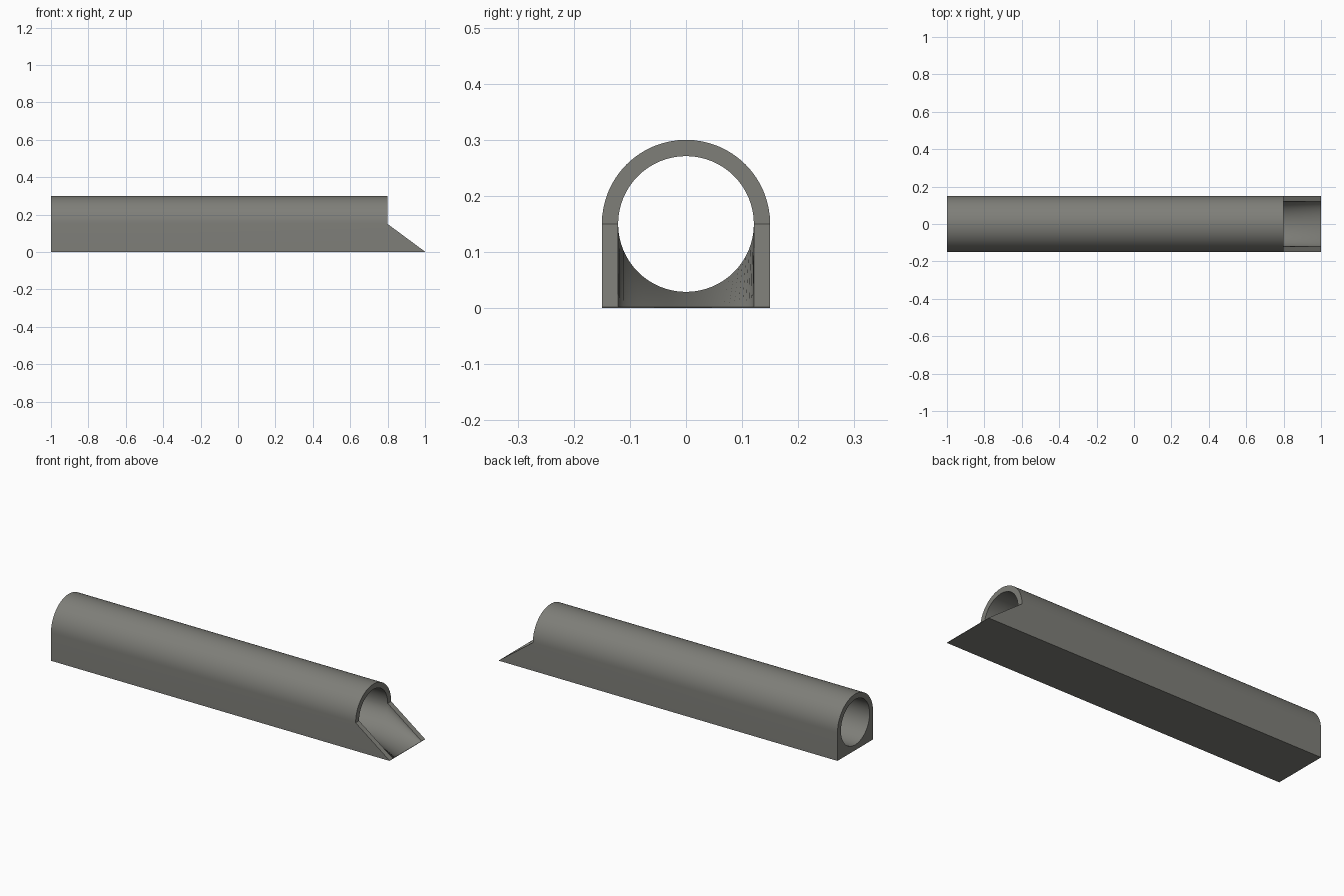
import bpy, bmesh, math

if "Cube" in bpy.data.objects:
    bpy.data.objects.remove(bpy.data.objects["Cube"])

N = 64                      # sides of the full bore
RI, RO, ZC = 0.121, 0.15, 0.15
X0, X1, X2 = -1.0, 0.8, 1.0
TIP = 0.002                 # thickness of the spout lip

mat = bpy.data.materials.new("warm grey")
mat.diffuse_color = (0.21, 0.21, 0.19, 1)
mat.use_nodes = True
mat.node_tree.nodes["Principled BSDF"].inputs["Base Color"].default_value = mat.diffuse_color

bm = bmesh.new()


def ring(x, r, a0, a1, n):
    return [bm.verts.new((x, r * math.cos(a0 + (a1 - a0) * i / n),
                          ZC + r * math.sin(a0 + (a1 - a0) * i / n))) for i in range(n + 1)]


def bridge(a, b):
    for i in range(len(a) - 1):
        bm.faces.new((a[i], a[i + 1], b[i + 1], b[i]))


def section(x):
    """Arch outside, round bore inside, flat base."""
    h = N // 2
    return dict(
        out=ring(x, RO, 0, math.pi, h), top=ring(x, RI, 0, math.pi, h),
        low=ring(x, RI, 0, -math.pi, h),
        base=[bm.verts.new((x, y, 0)) for y in
              [RO] + [RI * math.cos(math.pi * i / h) for i in range(h + 1)] + [-RO]])


# Tube body
s, e = section(X0), section(X1)
for k in ("out", "top", "low", "base"):
    bridge(s[k], e[k])
for c in (s, e):
    bridge(c["out"], c["top"])          # upper end walls
bridge(s["low"], s["base"][1:-1])       # lower back wall
for k in (0, -1):
    bm.faces.new((s["out"][k], s["base"][k], e["base"][k], e["out"][k]))
    bm.faces.new((s["out"][k], s["base"][k], s["base"][1 if k == 0 else -2], s["low"][k]))

# Spout: lower half of the bore fans out to a flat lip
lip = [bm.verts.new((X2, v.co.y, TIP)) for v in e["base"]]
foot = [bm.verts.new((X2, v.co.y, 0)) for v in e["base"]]
bridge(e["low"], lip[1:-1])
bridge(e["base"], foot)
bridge(lip, foot)
for k, j in ((0, 1), (-1, -2)):
    bm.faces.new((e["out"][k], e["low"][k], lip[j], lip[k]))
    bm.faces.new((e["out"][k], lip[k], foot[k], e["base"][k]))

bmesh.ops.remove_doubles(bm, verts=bm.verts, dist=1e-5)
bmesh.ops.recalc_face_normals(bm, faces=bm.faces)
me = bpy.data.meshes.new("spout_tube")
bm.to_mesh(me)
bm.free()
me.materials.append(mat)
ob = bpy.data.objects.new("spout_tube", me)
bpy.context.collection.objects.link(ob)
bpy.context.view_layer.objects.active = ob
ob.select_set(True)
bpy.ops.object.shade_smooth_by_angle(angle=math.radians(30))
